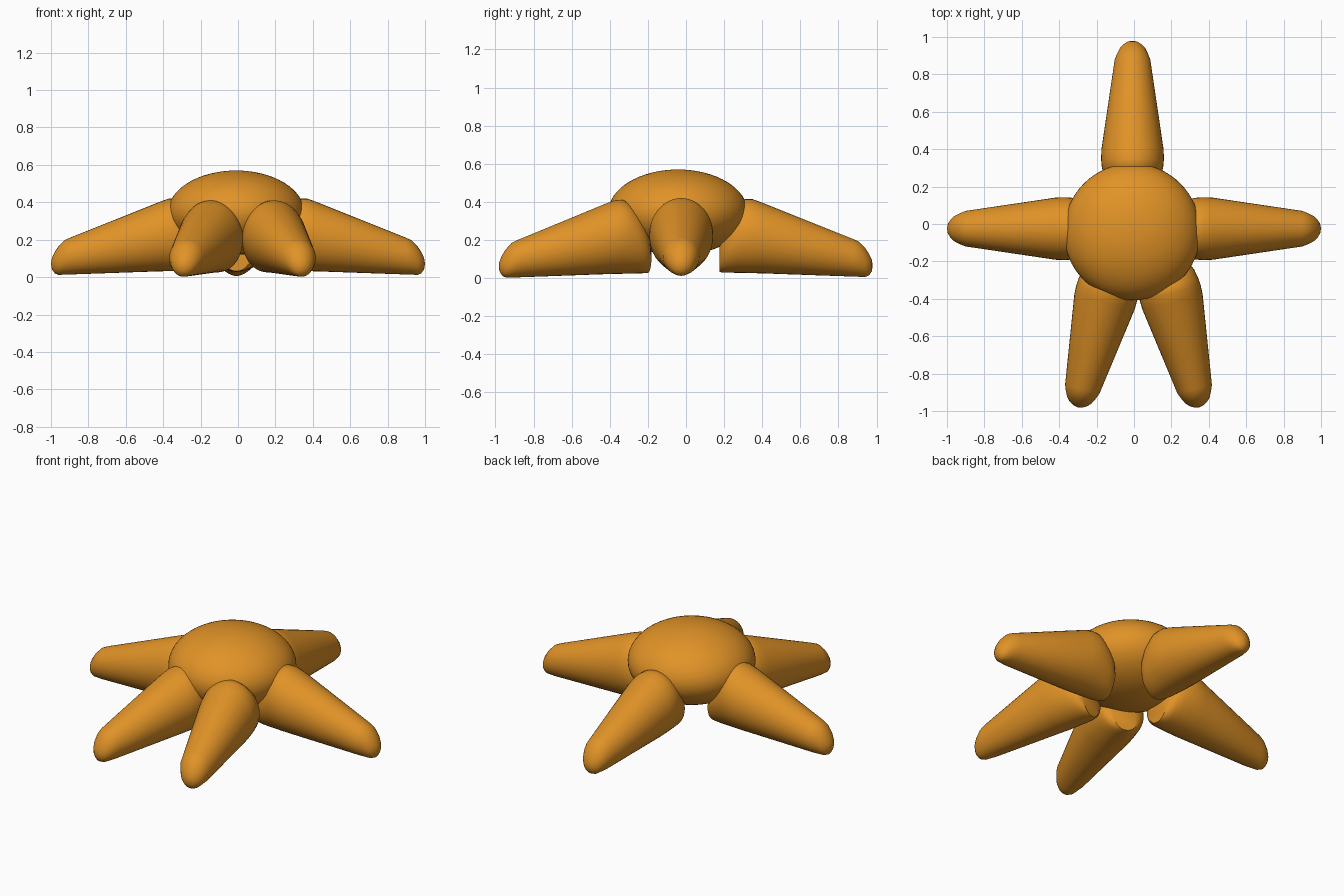
import bpy, bmesh, math
from mathutils import Vector

if "Cube" in bpy.data.objects:
    bpy.data.objects.remove(bpy.data.objects["Cube"])

orange = bpy.data.materials.new("orange")
orange.diffuse_color = (0.75, 0.29, 0.02, 1)
orange.use_nodes = True
orange.node_tree.nodes["Principled BSDF"].inputs["Base Color"].default_value = orange.diffuse_color


def finish(name, bm, angle=35):
    mesh = bpy.data.meshes.new(name)
    bmesh.ops.recalc_face_normals(bm, faces=bm.faces)
    bm.to_mesh(mesh)
    bm.free()
    obj = bpy.data.objects.new(name, mesh)
    bpy.context.collection.objects.link(obj)
    mesh.materials.append(orange)
    bpy.ops.object.select_all(action='DESELECT')
    obj.select_set(True)
    bpy.context.view_layer.objects.active = obj
    bpy.ops.object.shade_smooth_by_angle(angle=math.radians(angle))
    return obj


# Body: flattened ball
bm = bmesh.new()
bmesh.ops.create_uvsphere(bm, u_segments=64, v_segments=32, radius=1)
for v in bm.verts:
    v.co = Vector((v.co.x * 0.365 - 0.01, v.co.y * 0.366 - 0.042, v.co.z * 0.225 + 0.345))
finish("body", bm)

# Arm slices: distance along arm (tip at 1), bottom z, top z, half width
SLICES = [
    (0.195, 0.026, 0.19, 0.075), (0.21, 0.024, 0.25, 0.11), (0.24, 0.023, 0.32, 0.138),
    (0.28, 0.022, 0.375, 0.155), (0.33, 0.021, 0.408, 0.165), (0.37, 0.020, 0.408, 0.168),
    (0.42, 0.019, 0.39, 0.166), (0.90, 0.002, 0.198, 0.095), (0.93, 0.001, 0.184, 0.083),
    (0.96, 0.000, 0.152, 0.068), (0.98, 0.008, 0.122, 0.05), (0.995, 0.03, 0.09, 0.026),
]
SIDES = 40


def arm(name, tip, direction, lift=0.0):
    d = Vector((direction[0], direction[1], 0)).normalized()
    side = Vector((-d.y, d.x, 0))
    base = Vector((tip[0], tip[1], lift))
    bm = bmesh.new()
    rings = []
    for s, low, high, w in SLICES:
        ring = []
        for i in range(SIDES):
            a = 2 * math.pi * i / SIDES
            p = base + d * (s - 1) + side * (w * math.cos(a))
            p.z += (low + high) / 2 + (high - low) / 2 * math.sin(a)
            ring.append(bm.verts.new(p))
        rings.append(ring)
    for r0, r1 in zip(rings, rings[1:]):
        for i in range(SIDES):
            j = (i + 1) % SIDES
            bm.faces.new((r0[i], r0[j], r1[j], r1[i]))
    # flat inner end, rounded tip
    bm.faces.new(rings[0][::-1])
    point = bm.verts.new(base + Vector((0, 0, 0.06)))
    for i in range(SIDES):
        bm.faces.new((rings[-1][i], rings[-1][(i + 1) % SIDES], point))
    finish(name, bm)


# Five arms
arm("right_arm", (1.0, -0.025), (1, 0), 0.012)
arm("left_arm", (-1.0, -0.025), (-1, 0), 0.012)
arm("back_arm", (-0.008, 0.98), (0, 1), 0.006)
for name, sx in (("front_right_leg", 1), ("front_left_leg", -1)):
    arm(name, (0.024 + sx * 0.325, -0.98), (sx * 0.254, -1), 0.002)
